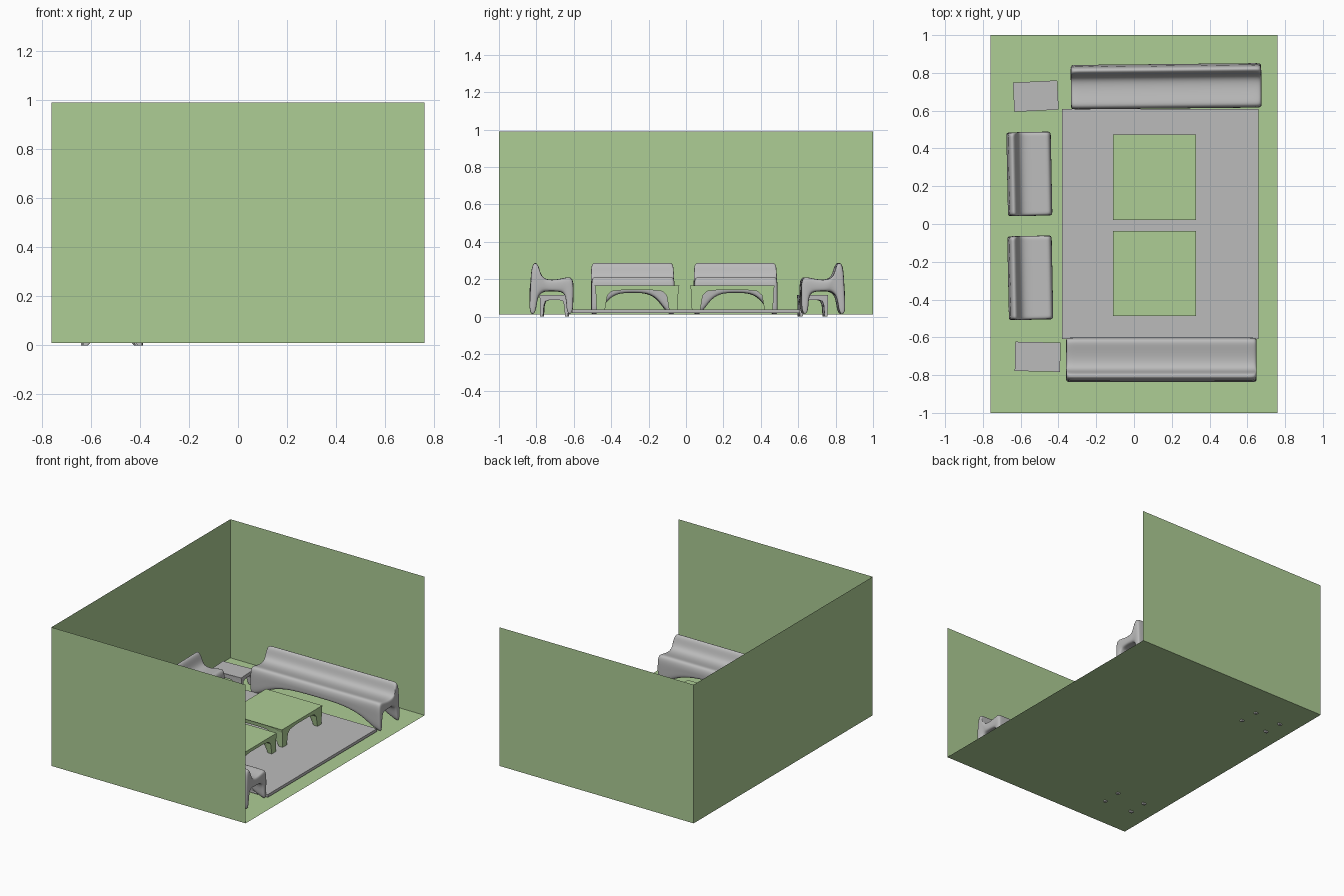
import bpy, bmesh, math
from mathutils import Matrix, Vector

if "Cube" in bpy.data.objects:
    bpy.data.objects.remove(bpy.data.objects["Cube"], do_unlink=True)


def material(name, rgb):
    m = bpy.data.materials.new(name)
    m.use_nodes = True
    m.diffuse_color = (*rgb, 1)
    m.node_tree.nodes["Principled BSDF"].inputs["Base Color"].default_value = (*rgb, 1)
    return m


GREEN = material("soft green", (0.42, 0.61, 0.30))
GREY = material("light grey", (0.50, 0.50, 0.50))


def finish(bm, name, mat):
    me = bpy.data.meshes.new(name)
    bm.to_mesh(me)
    bm.free()
    me.materials.append(mat)
    ob = bpy.data.objects.new(name, me)
    bpy.context.collection.objects.link(ob)
    return ob


def box(name, size, centre, mat, open_sides=()):
    bm = bmesh.new()
    bmesh.ops.create_cube(bm, size=1, matrix=Matrix.Translation(centre) @ Matrix.Diagonal((*size, 1)))
    drop = [f for f in bm.faces if any(f.normal.dot(Vector(d)) > 0.9 for d in open_sides)]
    bmesh.ops.delete(bm, geom=drop, context="FACES")
    return finish(bm, name, mat)


def arched_shell(name, length, depth, outer, inner, mat, loc, angle=0, foot=0.01,
                 leg=0.04, power=4, smooth=True, steps=16):
    """Loft a bridge-shaped section along x; its feet lift into an arch mid-span."""
    bm = bmesh.new()
    roof = max(z for _, z in inner)
    shoulder = max(outer[2][1], roof + 0.01)
    half = length / 2
    stations = [half * (2 * i / steps - 1) for i in range(steps + 1)]
    if smooth:
        stations[1:1] = [-half + 0.012]
        stations[-1:-1] = [half - 0.012]
    rings = []
    for x in stations:
        t = min(1, abs(x) / (half - leg))
        lift = foot + (roof - foot) * 0.93 * (1 - t ** power)

        def raised(z, top):
            return z if z >= top else lift + (z - foot) * (top - lift) / (top - foot)
        pinch = 0.22 if smooth and abs(x) > half - 0.001 else 0
        ring = []
        for o, i in zip(outer, inner):
            a = Vector((x, (o[0] - 0.5) * depth, raised(o[1], shoulder)))
            b = Vector((x, (i[0] - 0.5) * depth, raised(i[1], roof)))
            mid = (a + b) / 2
            ring.append((bm.verts.new(a.lerp(mid, pinch)), bm.verts.new(b.lerp(mid, pinch))))
        rings.append(ring)
    n = len(outer)
    for r, s in zip(rings, rings[1:]):
        for k in range(n - 1):
            for side in (0, 1):
                bm.faces.new((r[k][side], r[k + 1][side], s[k + 1][side], s[k][side]))
        for k in (0, n - 1):
            bm.faces.new((r[k][0], r[k][1], s[k][1], s[k][0]))
    for r in (rings[0], rings[-1]):
        for k in range(n - 1):
            bm.faces.new((r[k][0], r[k + 1][0], r[k + 1][1], r[k][1]))
    bmesh.ops.recalc_face_normals(bm, faces=bm.faces)
    ob = finish(bm, name, mat)
    ob.location = loc
    ob.rotation_euler.z = angle
    if smooth:
        ob.modifiers.new("soften", "SUBSURF").levels = 2
        ob.modifiers["soften"].render_levels = 2
        for p in ob.data.polygons:
            p.use_smooth = True
    return ob


# Room: floor and three walls, open above and on the left side
box("room_walls_and_floor", (1.52, 2, 0.98), (0, 0, 0.5), GREEN, ((0, 0, 1), (1, 0, 0)))
box("rug", (1.04, 1.22, 0.02), (0.14, 0, 0.028), GREY)

# Seat section: (depth fraction from front to back, height), outside and underside
seat_out = [(0, 0.01), (0, 0.10), (-0.01, 0.17), (0.03, 0.215), (0.2, 0.207), (0.45, 0.195),
            (0.66, 0.20), (0.75, 0.23), (0.79, 0.275), (0.87, 0.293), (0.95, 0.27),
            (0.97, 0.20), (0.99, 0.10), (1.01, 0.01)]
seat_in = [(0.15, 0.01), (0.16, 0.07), (0.18, 0.105), (0.23, 0.125), (0.3, 0.132), (0.42, 0.135),
           (0.52, 0.135), (0.6, 0.134), (0.66, 0.132), (0.71, 0.126), (0.76, 0.115),
           (0.80, 0.10), (0.83, 0.065), (0.86, 0.01)]

# Sofas face each other, chairs stand along the right wall
for name, length, x, y, angle in (
        ("back_sofa", 1.01, 0.17, 0.73, 0.01),
        ("front_sofa", 1.01, 0.145, -0.72, math.pi),
        ("back_chair", 0.445, -0.555, 0.265, math.pi / 2 + 0.02),
        ("front_chair", 0.445, -0.55, -0.285, math.pi / 2 + 0.02)):
    arched_shell(name, length, 0.235, seat_out, seat_in, GREY, (x, y, 0),
                 angle, foot=0.01, power=3.5)


# Low tables: flat top on four tapering corner legs
def table(name, size, x, y, top, thick, foot, mat, angle=0):
    low = top - thick
    out = [(0.02, foot), (0.01, low), (0, top), (0.3, top), (0.7, top), (1, top), (0.99, low), (0.98, foot)]
    under = [(0.12, foot), (0.15, low - 0.03), (0.2, low - 0.008), (0.35, low),
             (0.65, low), (0.8, low - 0.008), (0.85, low - 0.03), (0.88, foot)]
    arched_shell(name, size[0], size[1], out, under, mat, (x, y, 0), angle,
                 foot=foot, leg=0.03, power=5, smooth=False, steps=14)


for name, y in (("back", 0.248), ("front", -0.262)):
    table(name + "_coffee_table", (0.44, 0.452), 0.108, y, 0.165, 0.022, 0.035, GREEN)
table("back_side_table", (0.235, 0.155), -0.52, 0.677, 0.115, 0.025, 0.0, GREY, 0.05)
table("front_side_table", (0.24, 0.155), -0.51, -0.703, 0.115, 0.025, 0.0, GREY, -0.02)
